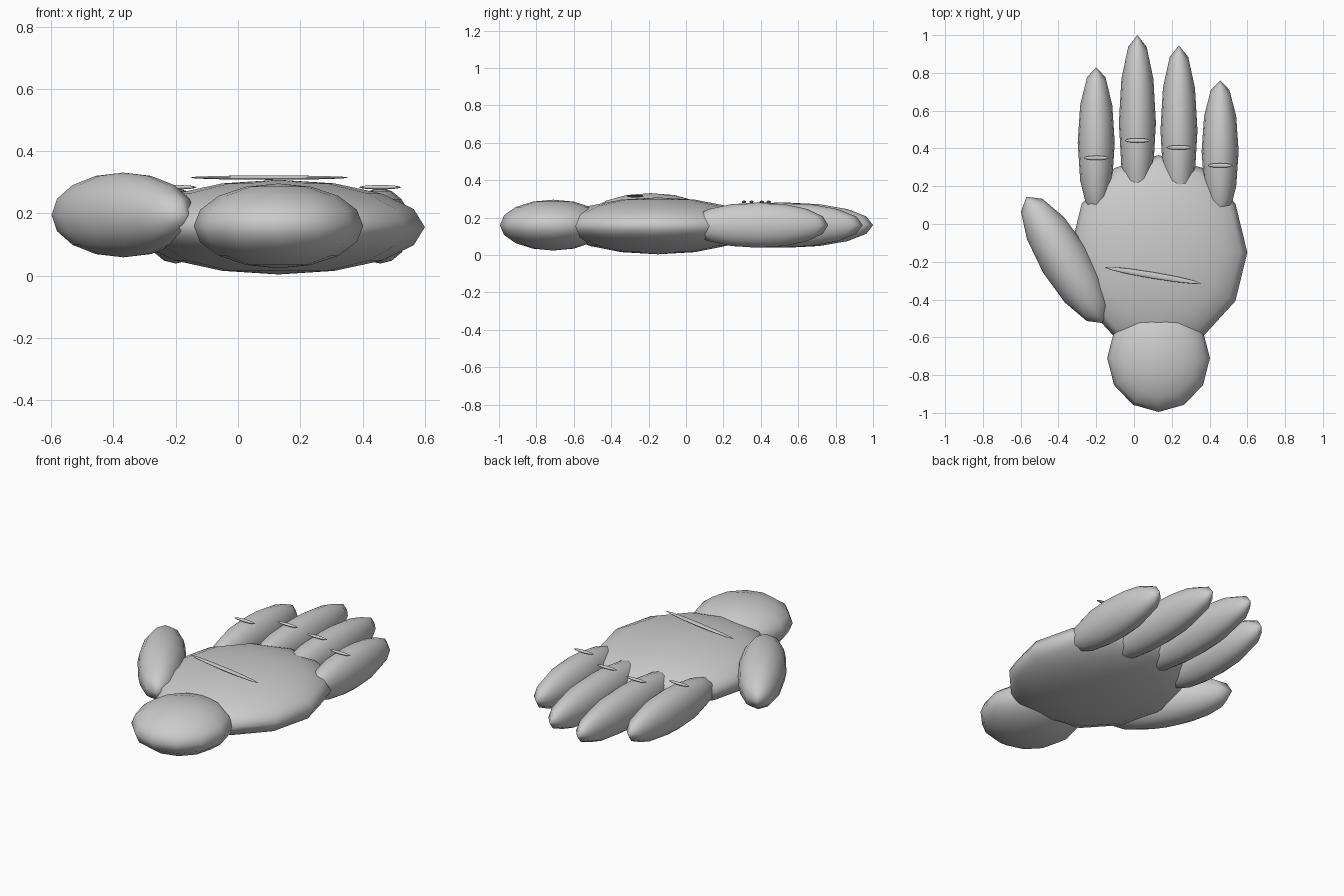
import bpy
import math

cube = bpy.data.objects.get("Cube")
if cube:
    bpy.data.objects.remove(cube)

# Single grey for the whole hand
grey = bpy.data.materials.new("soft grey")
grey.use_nodes = True
colour = (0.6, 0.6, 0.6, 1)
grey.diffuse_color = colour
grey.node_tree.nodes["Principled BSDF"].inputs["Base Color"].default_value = colour


def ellipsoid(name, centre, radii, turn=0):
    """Low-poly smooth ellipsoid, turned about z by some degrees."""
    bpy.ops.mesh.primitive_uv_sphere_add(segments=12, ring_count=8, radius=1, location=centre)
    obj = bpy.context.object
    obj.name = name
    obj.scale = radii
    obj.rotation_euler.z = math.radians(turn)
    obj.data.materials.append(grey)
    bpy.ops.object.shade_smooth()
    return obj


# Palm, wrist and thumb
ellipsoid("palm", (0.13, -0.15, 0.156), (0.47, 0.515, 0.152))
ellipsoid("wrist", (0.13, -0.71, 0.16), (0.272, 0.285, 0.136))
ellipsoid("thumb", (-0.368, -0.19, 0.195), (0.132, 0.39, 0.136), 31)

# Fingers: name, x, middle y, half length; each has a crease below its middle
fingers = [
    ("index", -0.2, 0.43, 0.4),
    ("middle", 0.018, 0.535, 0.465),
    ("ring", 0.238, 0.495, 0.45),
    ("little", 0.456, 0.385, 0.375),
]
for name, x, y, half in fingers:
    ellipsoid(name + "_finger", (x, y, 0.16), (0.098, half, 0.121))
    ellipsoid(name + "_crease", (x, y - 0.2 * half, 0.284), (0.067, 0.012, 0.007))

# Palm crease
ellipsoid("palm_crease", (0.1, -0.272, 0.315), (0.26, 0.017, 0.007), -9.5)
